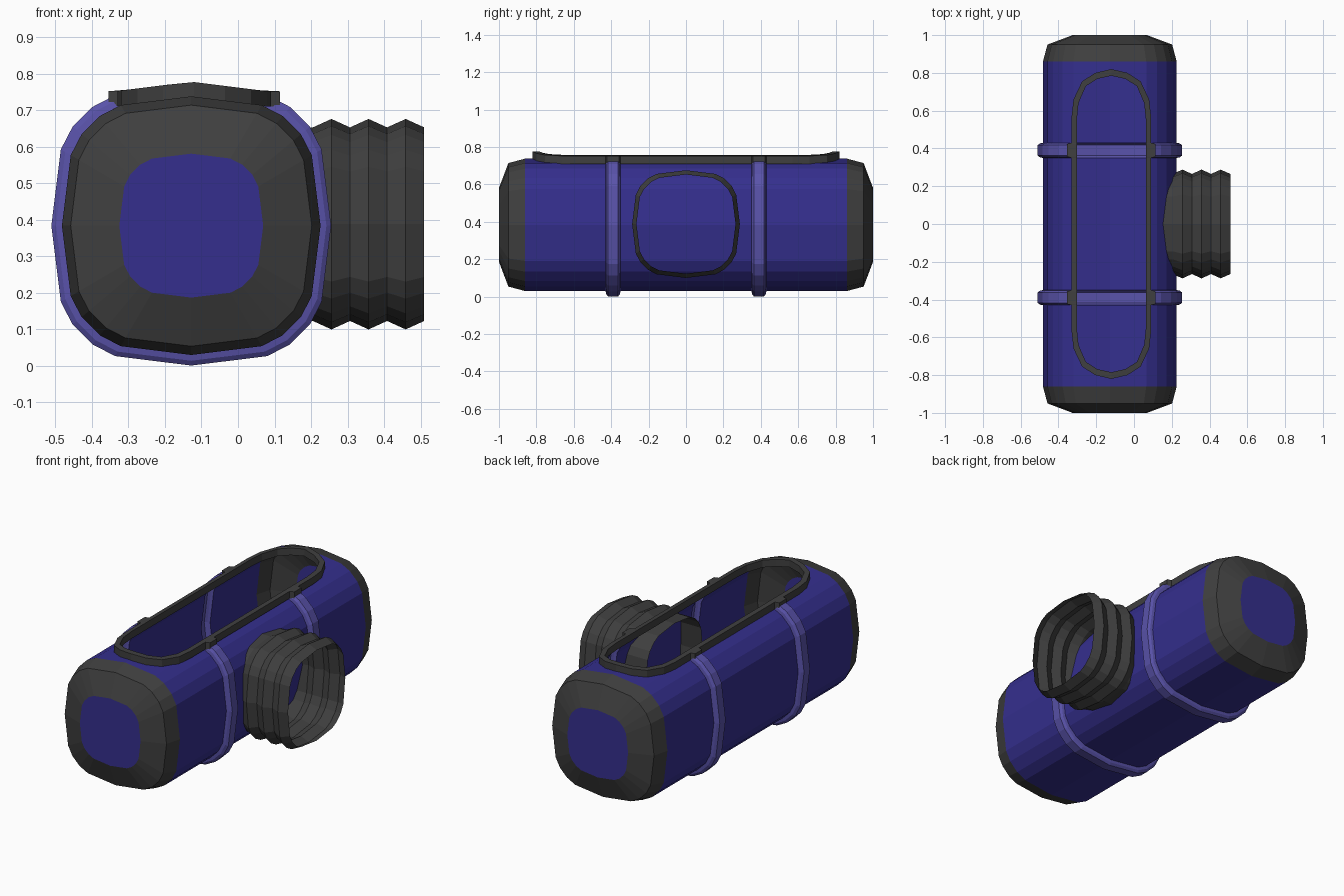
import bpy, bmesh

if "Cube" in bpy.data.objects:
    bpy.data.objects.remove(bpy.data.objects["Cube"])

CX, CZ, R = -0.128, 0.384, 0.354      # body axis and half-width


def material(name, rgb):
    m = bpy.data.materials.new(name)
    m.diffuse_color = (*rgb, 1)
    m.use_nodes = True
    m.node_tree.nodes["Principled BSDF"].inputs["Base Color"].default_value = m.diffuse_color
    return m


BLUE = material("blue", (0.035, 0.028, 0.27))
LILAC = material("lilac", (0.10, 0.085, 0.40))
DARK = material("dark_grey", (0.05, 0.05, 0.05))

# rounded-square section with 20 sides, one quadrant rotated four times
SECTION = []
quad = [(1, 0), (.932, .545), (.848, .707), (.707, .848), (.545, .932)]
for k in range(4):
    SECTION += quad
    quad = [(-b, a) for a, b in quad]
TOP = (4, 5)                          # the two top facets left open


def make(name, verts, faces, mat):
    bm = bmesh.new()
    vs = [bm.verts.new(v) for v in verts]
    for f in faces:
        bm.faces.new([vs[i] for i in f])
    bmesh.ops.remove_doubles(bm, verts=bm.verts[:], dist=1e-4)
    bmesh.ops.recalc_face_normals(bm, faces=bm.faces[:])
    me = bpy.data.meshes.new(name)
    bm.to_mesh(me)
    bm.free()
    me.materials.append(mat)
    ob = bpy.data.objects.new(name, me)
    bpy.context.collection.objects.link(ob)
    return ob


def loft(profile, place, skip=(), base=0):
    """Sweep the section along (position, radius) pairs."""
    verts = [place(t, r * a, r * b) for t, r in profile for a, b in SECTION]
    faces = []
    for s in range(len(profile) - 1):
        for i in range(20):
            if i not in skip:
                j = (i + 1) % 20
                a, b = base + s * 20, base + s * 20 + 20
                faces.append((a + i, a + j, b + j, b + i))
    return verts, faces


def along_y(t, a, b):
    return (CX + a, t, CZ + b)


def along_x(t, a, b):
    return (t, a, 0.388 + b)


def top_z(x):
    """Height of the body's top facets at x."""
    d = min(abs(x - CX), 0.21)
    return CZ + R - 0.068 * R * d / (0.545 * R)


# body shell: three spans between the bands
verts, faces = [], []
for y0, y1 in ((-.86, -.43), (-.35, .35), (.43, .86)):
    v, f = loft([(y0, R), (y1, R)], along_y, TOP, len(verts))
    verts += v
    faces += f

# top patches that close the shell around the rounded opening ends
half = [(.193, .56), (.185, .65), (.143, .74), (.08, .782), (0, .80)]
edge = half + [(-x, y) for x, y in half[-2::-1]]
for s in (-1, 1):
    n = len(verts)
    for x, y in edge:
        z = top_z(CX + x)
        verts += [(CX + x, s * y, z), (CX + x, s * .86, z)]
    faces += [(n + 2 * i, n + 2 * i + 1, n + 2 * i + 3, n + 2 * i + 2)
              for i in range(len(edge) - 1)]
make("body_shell", verts, faces, BLUE)

for s, side in ((-1, "front"), (1, "back")):
    # raised band
    band = [(-.04, R), (-.037, .37), (-.027, .383), (.027, .383), (.037, .37), (.04, R)]
    v, f = loft([(s * .39 + d, r) for d, r in band], along_y, TOP)
    make(side + "_band", v, f, LILAC)
    # bevelled end cap
    v, f = loft([(s * .86, R), (s * .95, .33), (s * 1.0, .197)], along_y)
    make(side + "_end_cap", v, f, DARK)
    # end panel
    make(side + "_end_panel", [along_y(s, .197 * a, .197 * b) for a, b in SECTION],
         [tuple(range(20))], BLUE)

# opening rim: quarter outlines (outer with lug at the band, and inner), mirrored
outer = [(.21, .35), (.235, .357), (.235, .423), (.21, .43), (.21, .57),
         (.20, .66), (.155, .755), (.085, .80), (0, .82)]
inner = [(.183, .35), (.183, .357), (.183, .423), (.183, .43), (.183, .55),
         (.174, .64), (.135, .73), (.075, .768), (0, .785)]


def full_loop(q):
    upper = q + [(-x, y) for x, y in q[-2::-1]]
    return upper + [(-x, -y) for x, y in upper]


RX = -0.12
verts, faces = [], []
for (ox, oy), (ix, iy) in zip(full_loop(outer), full_loop(inner)):
    zo, zi = top_z(RX + ox), top_z(RX + ix)
    verts += [(RX + ix, iy, zi - .002), (RX + ox, oy, zo - .002),
              (RX + ox, oy, zo + .04), (RX + ix, iy, zi + .04)]
n = len(verts)
for i in range(0, n, 4):
    for k in range(4):
        m = (k + 1) % 4
        faces.append((i + k, i + m, (i + 4 + m) % n, (i + 4 + k) % n))
make("opening_rim", verts, faces, DARK)

# bellows connector on the right side, reaching a little inside the body
ribs = [(.075, .265)] + [(.205 + .0508 * i, .288 if i % 2 else .265) for i in range(7)]
v, f = loft(ribs, along_x)
make("bellows_connector", v, f, DARK)
